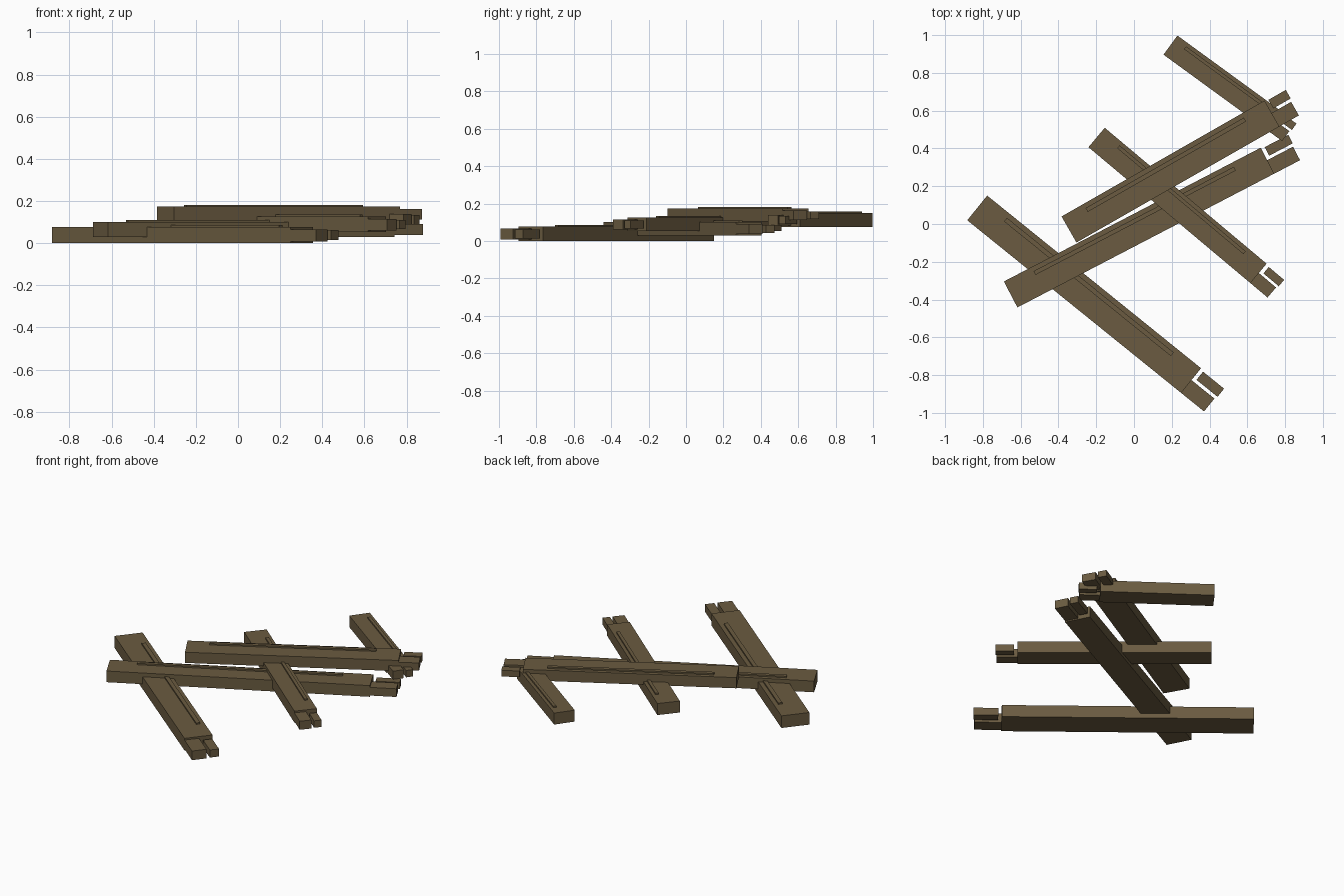
import bpy
import bmesh
from math import atan2
from mathutils import Matrix

cube = bpy.data.objects.get("Cube")
if cube:
    bpy.data.objects.remove(cube, do_unlink=True)

wood = bpy.data.materials.new("weathered_brown_wood")
colour = (0.145, 0.105, 0.052, 1)
wood.diffuse_color = colour
wood.use_nodes = True
wood.node_tree.nodes["Principled BSDF"].inputs["Base Color"].default_value = colour


def box(name, frame, u, v, z):
    """Box spanning the given ranges along, across and above a beam frame."""
    spans = (u, v, z)
    centre = [(a + b) / 2 for a, b in spans]
    size = [b - a for a, b in spans]
    bm = bmesh.new()
    bmesh.ops.create_cube(bm, size=1)
    bmesh.ops.scale(bm, vec=size, verts=bm.verts)
    bmesh.ops.translate(bm, vec=centre, verts=bm.verts)
    mesh = bpy.data.meshes.new(name)
    bm.to_mesh(mesh)
    bm.free()
    mesh.materials.append(wood)
    obj = bpy.data.objects.new(name, mesh)
    obj.matrix_world = frame
    bpy.context.collection.objects.link(obj)


def broken_beam(name, start, direction, length, width, bottom, top, tip):
    """Beam with a raised grain strip and two splintered end pieces."""
    h = width / 2
    angle = atan2(direction[1], direction[0])
    frame = Matrix.Translation((*start, 0)) @ Matrix.Rotation(angle, 4, "Z")
    box(name, frame, (0, length), (-h, h), (bottom, top))
    box(name + "_grain_strip", frame, (0.107 * length, 0.887 * length),
        (0.4 * h, 0.69 * h), (top - 0.01, top + 0.009))
    box(name + "_large_splinter", frame, (length - 0.01, tip),
        (-h, 0.04 * h), (bottom + 0.008, top - 0.011))
    box(name + "_small_splinter", frame, (length + 0.02, tip + 0.007),
        (0.25 * h, 0.91 * h), (bottom + 0.014, top - 0.015))


# name, start centre, direction, length, width, bottom, top, splinter tip
beams = [
    ("front_cross_beam", (-0.83, 0.085), (0.778, -0.628), 1.455, 0.168, 0, 0.077, 1.611),
    ("lower_long_beam", (-0.653, -0.373), (0.887, 0.462), 1.533, 0.155, 0.03, 0.101, 1.687),
    ("middle_cross_beam", (-0.198, 0.458), (0.766, -0.643), 1.119, 0.134, 0.053, 0.126, 1.238),
    ("upper_long_beam", (-0.344, -0.029), (0.868, 0.496), 1.237, 0.159, 0.105, 0.173, 1.356),
    ("back_cross_beam", (0.193, 0.947), (0.81, -0.59), 0.66, 0.125, 0.076, 0.149, 0.777),
]
for beam in beams:
    broken_beam(*beam)
